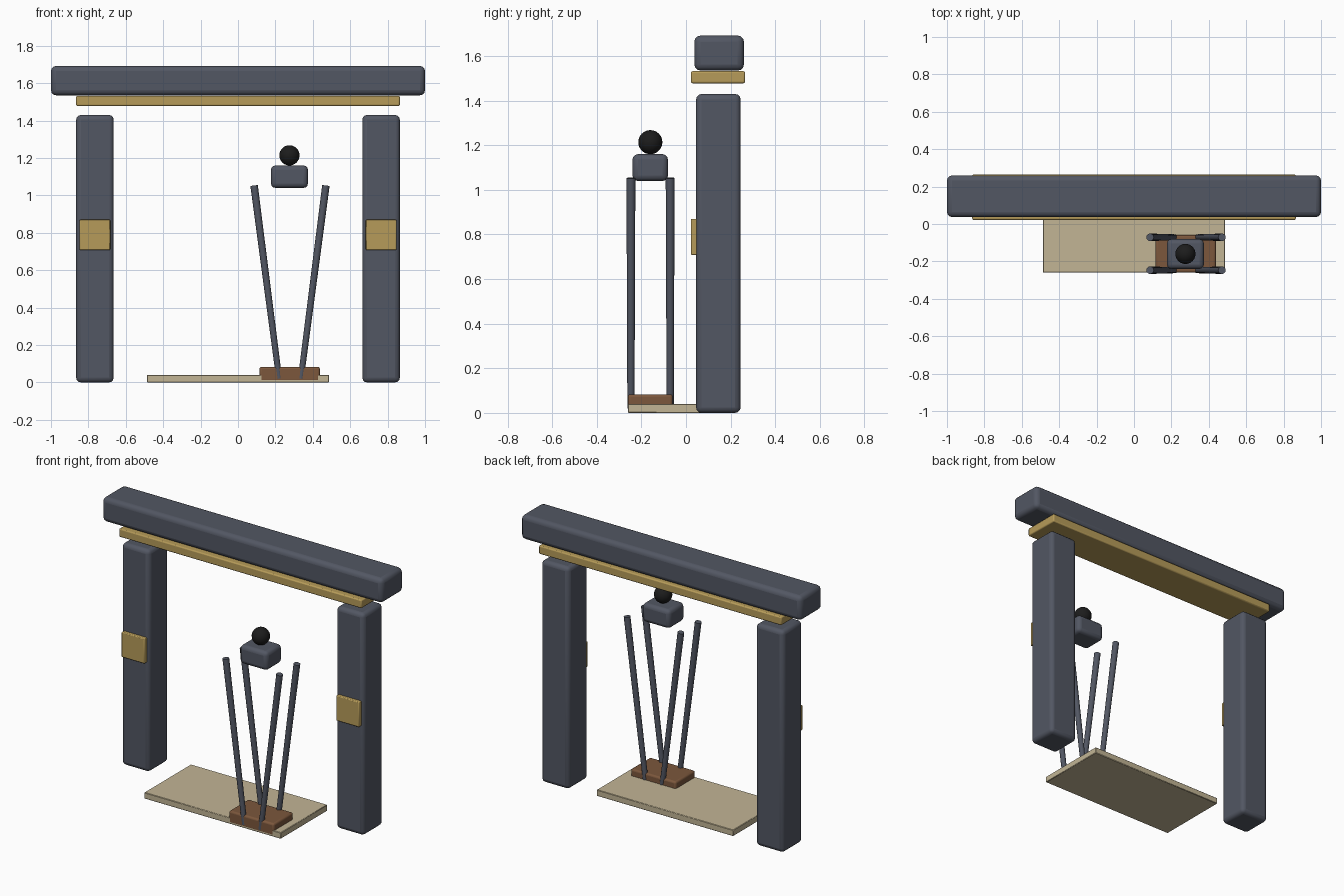
import bpy, math
from mathutils import Vector

if "Cube" in bpy.data.objects:
    bpy.data.objects.remove(bpy.data.objects["Cube"])


def material(name, rgb):
    m = bpy.data.materials.new(name)
    m.diffuse_color = (*rgb, 1)
    m.use_nodes = True
    m.node_tree.nodes["Principled BSDF"].inputs["Base Color"].default_value = m.diffuse_color
    return m


SLATE = material("slate", (0.085, 0.095, 0.125))
GOLD = material("gold", (0.47, 0.33, 0.10))
CREAM = material("cream", (0.54, 0.46, 0.30))
BROWN = material("brown", (0.20, 0.095, 0.045))
BLACK = material("black", (0.012, 0.012, 0.012))


def finish(name, mat):
    ob = bpy.context.object
    ob.name = name
    ob.data.materials.append(mat)
    bpy.ops.object.shade_smooth_by_angle(angle=math.radians(35))
    return ob


def box(name, lo, hi, mat, bevel, segments=3):
    """Rounded box given by its two opposite corners."""
    lo, hi = Vector(lo), Vector(hi)
    bpy.ops.mesh.primitive_cube_add(size=1, location=(lo + hi) / 2)
    ob = bpy.context.object
    ob.scale = hi - lo
    bpy.ops.object.transform_apply(location=False, rotation=False, scale=True)
    mod = ob.modifiers.new("round", 'BEVEL')
    mod.width, mod.segments = bevel, segments
    return finish(name, mat)


def pole(name, base, top, r_base, r_top, mat):
    """Tapered rod between two points."""
    base, top = Vector(base), Vector(top)
    d = top - base
    bpy.ops.mesh.primitive_cone_add(vertices=16, radius1=r_base, radius2=r_top,
                                    depth=d.length, location=(base + top) / 2,
                                    rotation=d.to_track_quat('Z', 'Y').to_euler())
    return finish(name, mat)


# Gate: top beam, gold trim under it, two pillars with gold plaques
box("top_beam", (-1, 0.037, 1.535), (1, 0.26, 1.692), SLATE, 0.028)
box("beam_trim", (-0.865, 0.022, 1.478), (0.865, 0.265, 1.532), GOLD, 0.007, 2)
for side, s in (("left", -1), ("right", 1)):
    box(f"{side}_pillar", (s * 0.765 - 0.1, 0.045, 0), (s * 0.765 + 0.1, 0.245, 1.43), SLATE, 0.025)
    box(f"{side}_plaque", (s * 0.765 - 0.082, 0.022, 0.708), (s * 0.765 + 0.082, 0.062, 0.87), GOLD, 0.005, 2)

# Threshold slab and the small plinth let into it
box("threshold_slab", (-0.487, -0.26, 0), (0.487, 0.215, 0.04), CREAM, 0.003, 1)
box("plinth", (0.115, -0.2605, 0.003), (0.438, -0.06, 0.083), BROWN, 0.012)

# Four splayed poles
CX = 0.278
for side, s in (("left", -1), ("right", 1)):
    for place, y in (("front", -0.247), ("back", -0.071)):
        pole(f"{place}_{side}_pole", (CX + s * 0.058, y, 0.02), (CX + s * 0.192, y, 1.053), 0.016, 0.02, SLATE)

# Floating block with a ball on top
box("upper_block", (0.176, -0.24, 1.04), (0.374, -0.081, 1.16), SLATE, 0.024)
bpy.ops.mesh.primitive_uv_sphere_add(segments=24, ring_count=16, radius=0.054, location=(0.275, -0.16, 1.214))
finish("ball", BLACK)
